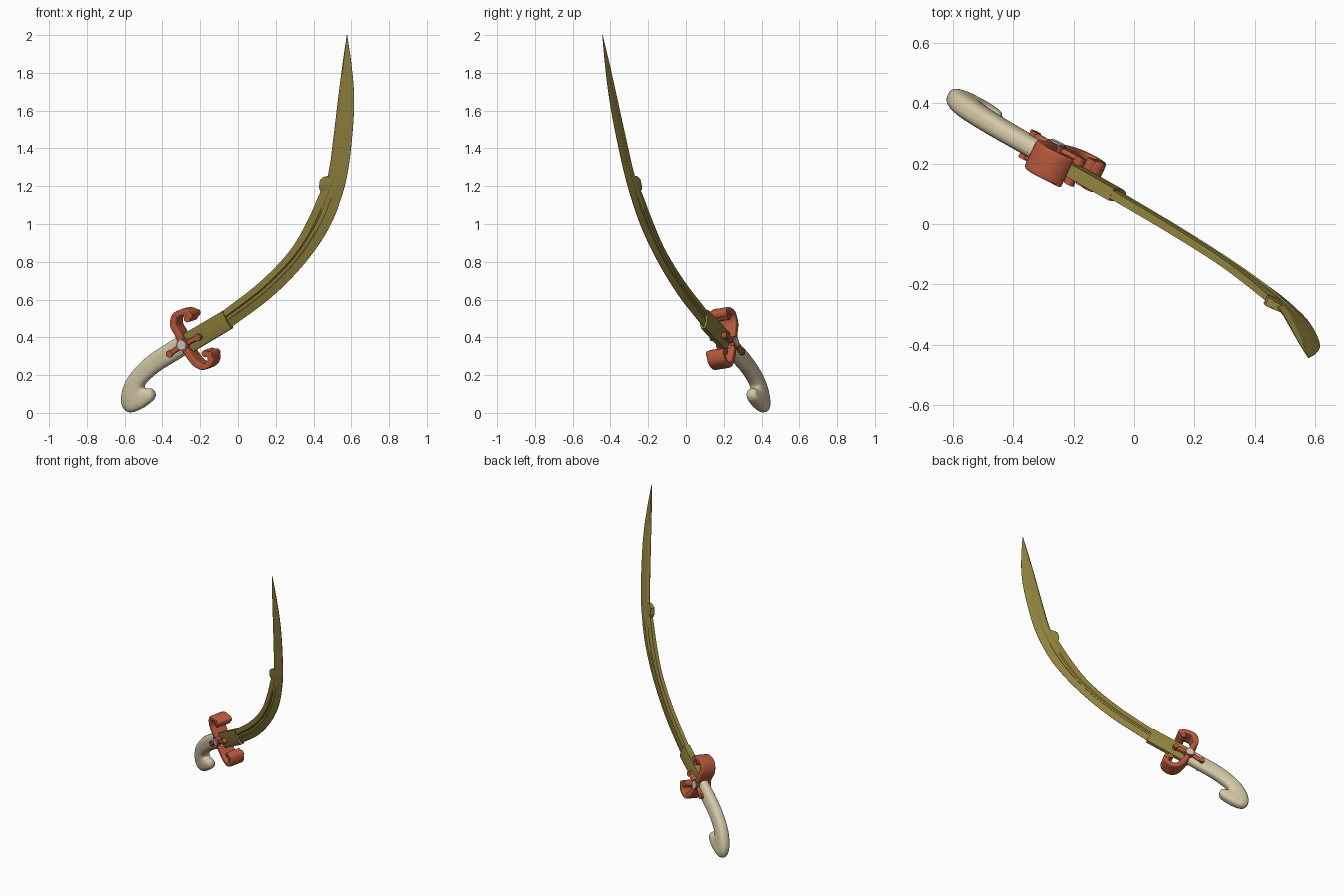
import bpy, bmesh, math
from mathutils import Vector

if "Cube" in bpy.data.objects:
    bpy.data.objects.remove(bpy.data.objects["Cube"])

# The sword lies in one tilted plane; points are given as front-view (x, z) plus depth d
NORMAL = Vector((0.47, 1.0, 0.16)).normalized()


def place(x, z, d=0.0):
    return Vector((x, 0.149 - 0.47 * x - 0.16 * z, z)) + NORMAL * d


def material(name, rgb):
    m = bpy.data.materials.new(name)
    m.diffuse_color = (*rgb, 1)
    m.use_nodes = True
    m.node_tree.nodes["Principled BSDF"].inputs["Base Color"].default_value = m.diffuse_color
    return m


def smooth_path(pts, n):
    """Catmull-Rom resampling of tuples of any length."""
    out = []
    for i in range(len(pts) - 1):
        q = pts[i + 1]
        p = pts[i]
        a = pts[i - 1] if i else [2 * s - t for s, t in zip(p, q)]
        b = pts[i + 2] if i + 2 < len(pts) else [2 * t - s for s, t in zip(p, q)]
        for k in range(n):
            t = k / n
            out.append([0.5 * (2 * B + (C - A) * t + (2 * A - 5 * B + 4 * C - D) * t * t
                               + (3 * B - A - 3 * C + D) * t ** 3)
                        for A, B, C, D in zip(a, p, q, b)])
    out.append(list(pts[-1]))
    return out


def loft(bm, stations, section):
    """Skin between two edge lines; section(station) gives (across 0..1, depth)."""
    rings = []
    for s in stations:
        ax, az, bx, bz = s[:4]
        rings.append([bm.verts.new(place(ax + (bx - ax) * u, az + (bz - az) * u, d))
                      for u, d in section(s)])
    n = len(rings[0])
    for r0, r1 in zip(rings, rings[1:]):
        for i in range(n):
            j = (i + 1) % n
            bm.faces.new((r0[i], r0[j], r1[j], r1[i]))
    bm.faces.new(rings[0])
    bm.faces.new(rings[-1])


def rounded(power, n=24):
    """Superellipse section, station[4] is the half thickness."""
    pts = []
    for i in range(n):
        a = 2 * math.pi * (i + 0.5) / n
        c, s = math.cos(a), math.sin(a)
        pts.append((0.5 + 0.5 * math.copysign(abs(c) ** (2 / power), c),
                    math.copysign(abs(s) ** (2 / power), s)))
    return lambda st: [(u, v * st[4]) for u, v in pts]


def bar(bm, path, half_width, depth, n=8):
    """Strip of constant width following a front-view path."""
    p = smooth_path(path, n)
    st = []
    for i, (x, z) in enumerate(p):
        x0, z0 = p[max(i - 1, 0)]
        x1, z1 = p[min(i + 1, len(p) - 1)]
        t = Vector((x1 - x0, z1 - z0)).normalized() * half_width
        st.append((x - t.y, z + t.x, x + t.y, z - t.x, depth))
    loft(bm, st, rounded(7))


def disc(bm, x, z, r, depth, n=20):
    """Round pin through the sword plane."""
    rot = NORMAL.to_track_quat('Z', 'Y').to_matrix().to_4x4()
    rot.translation = place(x, z)
    bmesh.ops.create_cone(bm, cap_ends=True, segments=n, radius1=r, radius2=r,
                          depth=2 * depth, matrix=rot)


def finish(bm, name, mat=None, angle=35):
    bmesh.ops.remove_doubles(bm, verts=bm.verts, dist=1e-5)
    bmesh.ops.recalc_face_normals(bm, faces=bm.faces)
    me = bpy.data.meshes.new(name)
    bm.to_mesh(me)
    bm.free()
    ob = bpy.data.objects.new(name, me)
    bpy.context.collection.objects.link(ob)
    if mat:
        me.materials.append(mat)
    bpy.ops.object.select_all(action='DESELECT')
    ob.select_set(True)
    bpy.context.view_layer.objects.active = ob
    bpy.ops.object.shade_smooth_by_angle(angle=math.radians(angle))
    return ob


brass = material("blade_brass", (0.29, 0.23, 0.05))
bone = material("grip_bone", (0.66, 0.58, 0.39))
copper = material("guard_copper", (0.47, 0.10, 0.045))


# Blade: inner edge, outer edge, half thickness, spine thickness, fuller depth
def blade_section(s):
    t, k, f = s[4:7]
    half = [(0, k), (0.14, t), (0.34, t), (0.40, t - f), (0.54, t - f), (0.60, t * 0.9), (1, 0.001)]
    return half + [(u, -d) for u, d in reversed(half)]


blade = [
    (-0.09, 0.53, -0.045, 0.447, 0.016, 0.014, 0.007),
    (0.116, 0.69, 0.18, 0.615, 0.015, 0.013, 0.007),
    (0.275, 0.855, 0.36, 0.80, 0.014, 0.012, 0.007),
    (0.37, 1.013, 0.485, 0.985, 0.014, 0.012, 0.006),
    (0.435, 1.16, 0.555, 1.165, 0.013, 0.010, 0.004),
    (0.478, 1.26, 0.588, 1.32, 0.012, 0.003, 0.002),
    (0.505, 1.45, 0.61, 1.53, 0.011, 0.002, 0.001),
    (0.53, 1.66, 0.614, 1.69, 0.009, 0.0015, 0.001),
    (0.553, 1.84, 0.60, 1.85, 0.006, 0.001, 0.0005),
    (0.576, 2.0, 0.578, 2.0, 0.0012, 0.001, 0.0),
]
bm = bmesh.new()
loft(bm, smooth_path(blade, 6), blade_section)
finish(bm, "blade", brass, 20)

# Thick squared blade root
bm = bmesh.new()
loft(bm, [(-0.29, 0.415, -0.235, 0.325, 0.022), (-0.075, 0.542, -0.03, 0.448, 0.022)],
     lambda s: [(0, -s[4]), (0, s[4]), (0.7, s[4]), (1, 0.012), (1, -0.012), (0.7, -s[4])])
finish(bm, "blade_root", brass, 20)

# Step on the back edge where the false edge begins
bm = bmesh.new()
loft(bm, [(0.440, 1.175, 0.475, 1.17, 0.012), (0.435, 1.195, 0.485, 1.185, 0.016),
          (0.440, 1.235, 0.50, 1.225, 0.016), (0.458, 1.25, 0.50, 1.255, 0.012)],
     lambda s: [(0, -s[4]), (0, s[4]), (0.6, s[4]), (1, 0.008), (1, -0.008), (0.6, -s[4])])
finish(bm, "back_edge_step", brass, 20)

# Grip sweeping into a hooked pommel
grip = [
    (-0.29, 0.420, -0.235, 0.335, 0.034), (-0.38, 0.365, -0.32, 0.28, 0.034),
    (-0.47, 0.305, -0.41, 0.225, 0.035), (-0.54, 0.24, -0.465, 0.18, 0.036),
    (-0.59, 0.17, -0.493, 0.15, 0.037), (-0.615, 0.09, -0.497, 0.135, 0.037),
    (-0.607, 0.03, -0.49, 0.130, 0.036), (-0.57, 0.003, -0.477, 0.128, 0.035),
    (-0.51, 0.022, -0.46, 0.128, 0.033), (-0.455, 0.062, -0.45, 0.120, 0.028),
    (-0.440, 0.085, -0.442, 0.105, 0.014),
]
bm = bmesh.new()
loft(bm, smooth_path(grip, 5), rounded(2.7))
finish(bm, "grip", bone, 50)

# Guard: two curled arms, two straight tongues and rounded ends
CENTRE = (-0.275, 0.367)
upper = [CENTRE, (-0.30, 0.42), (-0.325, 0.47), (-0.315, 0.52), (-0.27, 0.538), (-0.237, 0.525), (-0.25, 0.505)]
lower = [CENTRE, (-0.245, 0.315), (-0.205, 0.265), (-0.165, 0.25), (-0.13, 0.275), (-0.132, 0.315), (-0.155, 0.32)]
bm = bmesh.new()
for arm in (upper, lower):
    bar(bm, arm, 0.017, 0.05)
    disc(bm, *arm[-1], 0.019, 0.048)
    disc(bm, *arm[-2], 0.019, 0.052)
for tip in ((-0.345, 0.318), (-0.195, 0.405)):
    bar(bm, [CENTRE, tip], 0.014, 0.048)
    disc(bm, *tip, 0.018, 0.05)
disc(bm, *CENTRE, 0.033, 0.052)
finish(bm, "guard", copper)

# Central rivet showing on both faces
bm = bmesh.new()
disc(bm, *CENTRE, 0.025, 0.057, 24)
finish(bm, "guard_rivet")
